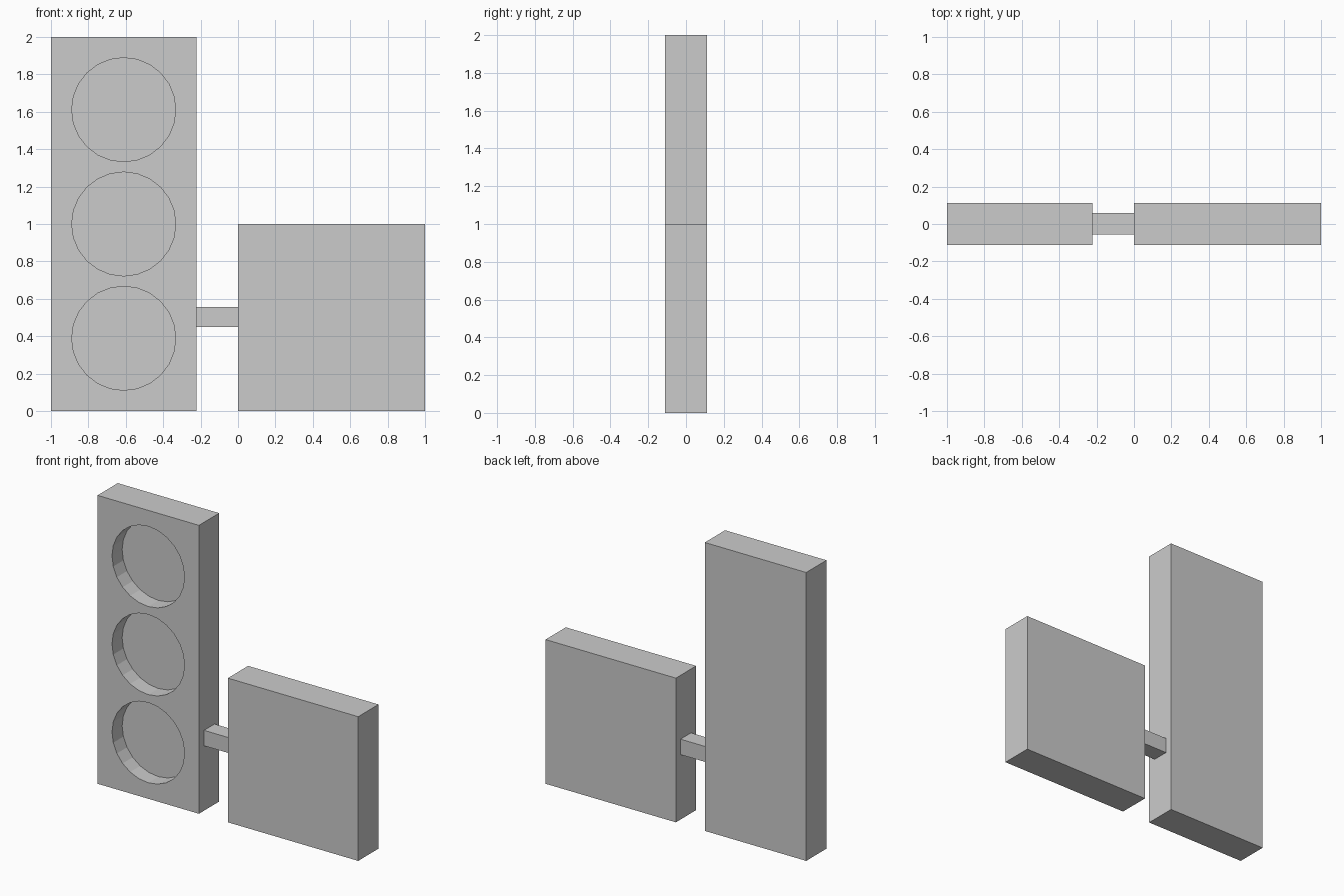
import bpy
import math

if "Cube" in bpy.data.objects:
    bpy.data.objects.remove(bpy.data.objects["Cube"])


def box(name, x, y, z):
    """Box from (min, max) ranges on each axis."""
    bpy.ops.mesh.primitive_cube_add(size=1, location=[sum(r) / 2 for r in (x, y, z)])
    ob = bpy.context.object
    ob.name = name
    ob.scale = [r[1] - r[0] for r in (x, y, z)]
    bpy.ops.object.transform_apply(location=False, rotation=False, scale=True)
    return ob


D = 0.111  # half thickness of the panels

# Tall lamp housing, square side panel and the bar joining them
housing = box("lamp_housing", (-1, -0.222), (-D, D), (0, 2))
box("side_panel", (0, 1), (-D, D), (0, 1))
box("connecting_bar", (-0.222, 0), (-0.055, 0.06), (0.45, 0.557))

# Three round recesses sunk halfway into the housing front
for i, z in enumerate((0.389, 1.0, 1.611)):
    bpy.ops.mesh.primitive_cylinder_add(
        vertices=24, radius=0.278, depth=0.222,
        location=(-0.611, -D, z), rotation=(math.pi / 2, 0, 0))
    cutter = bpy.context.object
    cutter.name = f"recess_cutter_{i + 1}"
    cutter.hide_render = True
    cutter.display_type = 'WIRE'
    cut = housing.modifiers.new(f"recess_{i + 1}", 'BOOLEAN')
    cut.operation = 'DIFFERENCE'
    cut.solver = 'EXACT'
    cut.object = cutter
